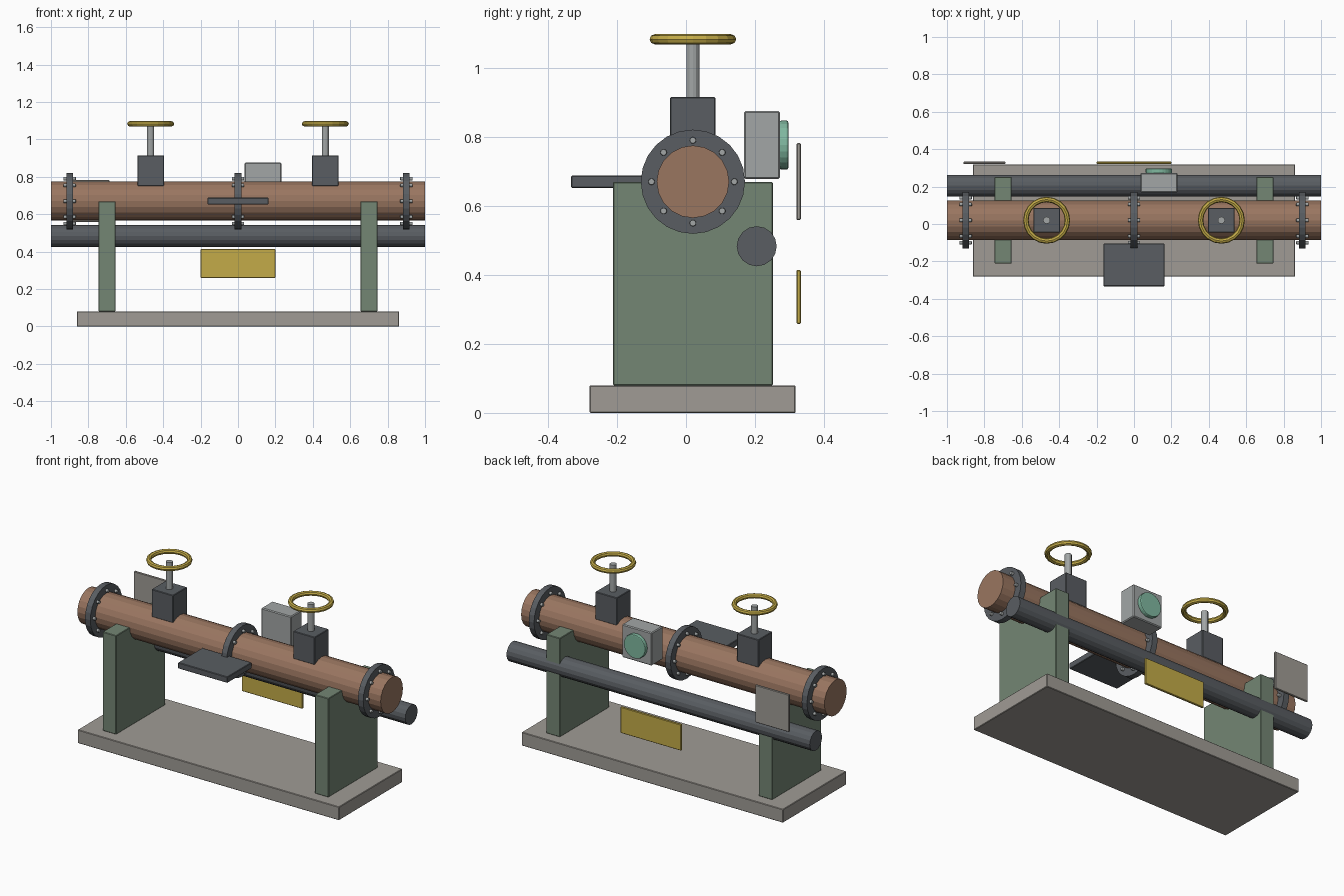
import bpy
from math import pi, sin, cos

if "Cube" in bpy.data.objects:
    bpy.data.objects.remove(bpy.data.objects["Cube"])

PY, PZ = 0.02, 0.67  # main pipe axis


def mat(name, c):
    m = bpy.data.materials.new(name)
    m.diffuse_color = (*c, 1)
    m.use_nodes = True
    m.node_tree.nodes["Principled BSDF"].inputs["Base Color"].default_value = m.diffuse_color
    return m


brown = mat("brown", (0.32, 0.18, 0.117))
dark = mat("dark_metal", (0.10, 0.11, 0.122))
green = mat("green", (0.174, 0.238, 0.174))
stone = mat("base_grey", (0.35, 0.33, 0.30))
yellow = mat("yellow", (0.55, 0.41, 0.065))
steel = mat("steel", (0.36, 0.38, 0.38))
glass = mat("dial_green", (0.216, 0.48, 0.35))


def finish(name, m, bevel=0):
    o = bpy.context.object
    o.name = name
    o.data.materials.append(m)
    if bevel:
        b = o.modifiers.new("bevel", 'BEVEL')
        b.width = bevel
        b.segments = 1
    return o


def box(name, x, y, z, m, bevel=0.003):
    bpy.ops.mesh.primitive_cube_add(size=1, location=[(a + b) / 2 for a, b in (x, y, z)])
    bpy.context.object.scale = [b - a for a, b in (x, y, z)]
    bpy.ops.object.transform_apply(location=False, rotation=False)
    return finish(name, m, bevel)


def cyl(name, loc, r, length, m, axis='X', n=20, bevel=0):
    rot = {'X': (0, pi / 2, 0), 'Y': (pi / 2, 0, 0), 'Z': (0, 0, 0)}[axis]
    bpy.ops.mesh.primitive_cylinder_add(vertices=n, radius=r, depth=length, location=loc, rotation=rot)
    o = finish(name, m)
    if bevel:
        b = o.modifiers.new("bevel", 'BEVEL')
        b.width = bevel
        b.segments = 2
    return o


# base and supports
box("base_plate", (-0.862, 0.862), (-0.28, 0.318), (0, 0.08), stone)
for s, side in ((-1, "left"), (1, "right")):
    box(side + "_support", (s * 0.70 - 0.045, s * 0.70 + 0.045), (-0.212, 0.252), (0.08, 0.669), green)

# pipes
cyl("main_pipe", (0, PY, PZ), 0.105, 2, brown, n=20)
cyl("lower_pipe", (0, 0.205, 0.483), 0.058, 2, dark, n=16)

# flanges with bolt rings
for i, x in enumerate((-0.9, 0, 0.9)):
    cyl(f"flange_{i}", (x, PY, PZ), 0.151, 0.035, dark, n=24)
    for k in range(8):
        a = k * pi / 4
        cyl(f"flange_{i}_bolt_{k}", (x, PY + 0.12 * cos(a), PZ + 0.12 * sin(a)),
            0.01, 0.066, steel, n=8, bevel=0.003)

# valves with handwheels
for s, side in ((-1, "left"), (1, "right")):
    x = s * 0.467
    box(side + "_valve_body", (x - 0.071, x + 0.071), (PY - 0.066, PY + 0.066), (0.75, 0.915), dark)
    cyl(side + "_valve_stem", (x, PY, 0.985), 0.019, 0.18, steel, 'Z', 12)
    bpy.ops.mesh.primitive_torus_add(location=(x, PY, 1.083), major_radius=0.111, minor_radius=0.0145,
                                     major_segments=20, minor_segments=8)
    finish(side + "_handwheel", yellow)

# front shelf, rear gauge and plates
box("front_shelf", (-0.163, 0.163), (-0.333, -0.104), (0.652, 0.688), dark)
box("gauge_housing", (0.035, 0.232), (0.168, 0.273), (0.678, 0.875), steel, 0.005)
cyl("gauge_dial", (0.133, 0.284, 0.776), 0.071, 0.025, glass, 'Y', 24, 0.005)
box("yellow_plate", (-0.2, 0.2), (0.32, 0.333), (0.258, 0.414), yellow)
box("grey_plate", (-0.912, -0.688), (0.32, 0.333), (0.559, 0.782), stone)
